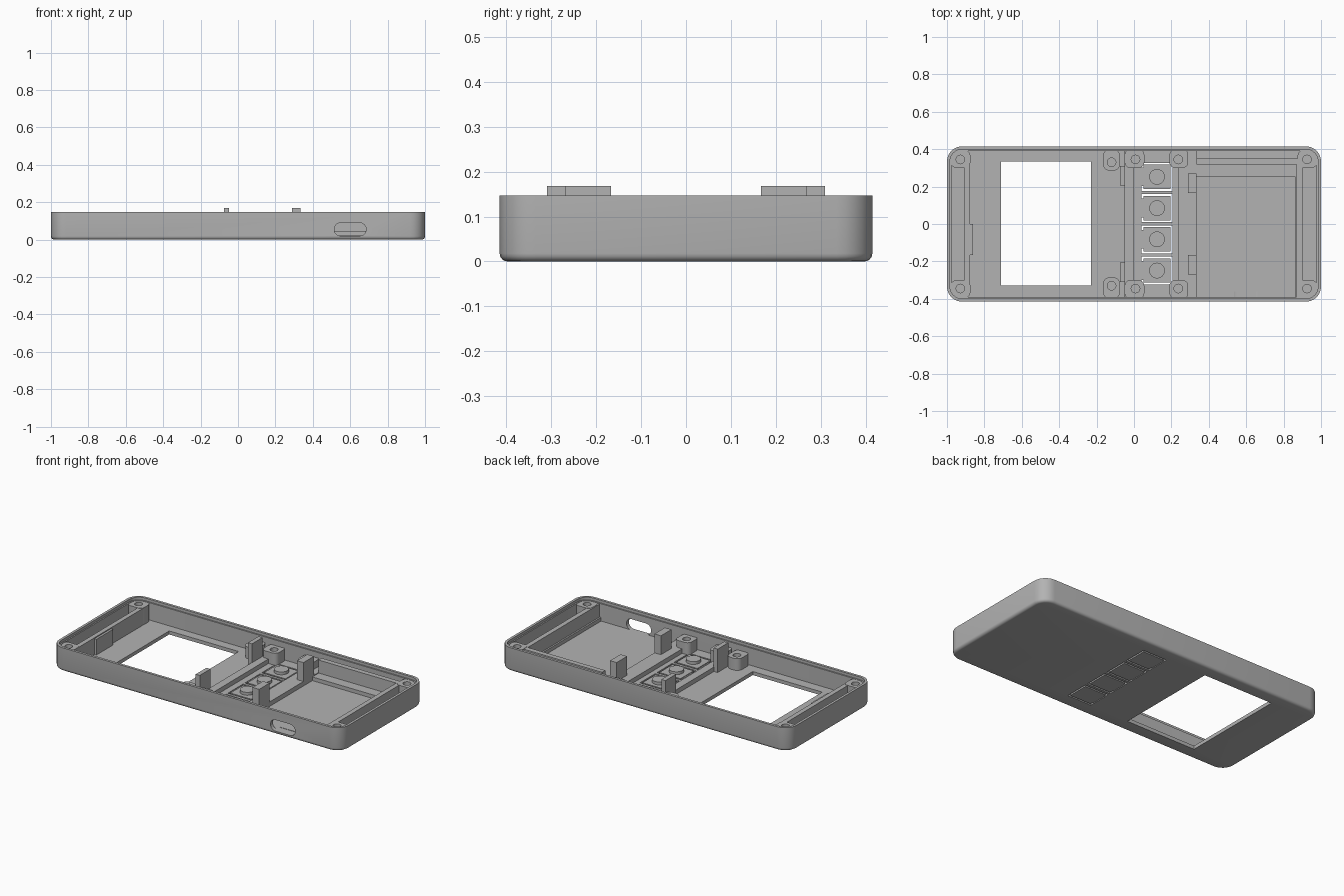
import bpy, bmesh, math

cube = bpy.data.objects.get("Cube")
if cube:
    bpy.data.objects.remove(cube)

grey = bpy.data.materials.new("plain grey")
grey.use_nodes = True
GREY = (0.45, 0.45, 0.45, 1)
grey.diffuse_color = GREY
grey.node_tree.nodes["Principled BSDF"].inputs["Base Color"].default_value = GREY

FLOOR, LEDGE, TOP = 0.022, 0.13, 0.147


def rounded(x0, x1, y0, y1, r, steps=6):
    """Outline of a rounded rectangle, counter-clockwise."""
    pts = []
    corners = ((x1 - r, y1 - r), (x0 + r, y1 - r), (x0 + r, y0 + r), (x1 - r, y0 + r))
    for q, (cx, cy) in enumerate(corners):
        for i in range(steps + 1):
            a = math.pi / 2 * (q + i / steps)
            pts.append((cx + r * math.cos(a), cy + r * math.sin(a)))
    return pts


def loft(name, rings):
    """Join stacked outlines (points, z) into a closed solid."""
    bm = bmesh.new()
    loops = [[bm.verts.new((x, y, z)) for x, y in pts] for pts, z in rings]
    for a, b in zip(loops, loops[1:]):
        n = len(a)
        for i in range(n):
            j = (i + 1) % n
            bm.faces.new((a[i], a[j], b[j], b[i]))
    bm.faces.new(loops[0][::-1])
    bm.faces.new(loops[-1])
    bmesh.ops.recalc_face_normals(bm, faces=bm.faces)
    mesh = bpy.data.meshes.new(name)
    bm.to_mesh(mesh)
    bm.free()
    mesh.materials.append(grey)
    ob = bpy.data.objects.new(name, mesh)
    bpy.context.collection.objects.link(ob)
    return ob


def box(name, x0, x1, y0, y1, z0, z1):
    y0, y1 = sorted((y0, y1))
    pts = [(x0, y0), (x1, y0), (x1, y1), (x0, y1)]
    return loft(name, [(pts, z0), (pts, z1)])


def block(name, x0, x1, y0, y1, r, z0, z1):
    y0, y1 = sorted((y0, y1))
    pts = rounded(x0, x1, y0, y1, r)
    return loft(name, [(pts, z0), (pts, z1)])


def disc(name, x, y, r, z0, z1):
    return block(name, x - r, x + r, y - r, y + r, r * 0.999, z0, z1)


def cut(ob, cutter):
    cutter.hide_render = True
    cutter.hide_viewport = True
    mod = ob.modifiers.new("cut", 'BOOLEAN')
    mod.operation = 'DIFFERENCE'
    mod.solver = 'EXACT'
    mod.object = cutter


def smooth(ob):
    bpy.ops.object.select_all(action='DESELECT')
    ob.select_set(True)
    bpy.context.view_layer.objects.active = ob
    bpy.ops.object.shade_smooth_by_angle(angle=math.radians(35))


# Tray: rounded bottom edge, outer wall, lid ledge, inner wall and floor
def outline(inset):
    return rounded(-1 + inset, 1 - inset, -0.415 + inset, 0.415 - inset, 0.08 - inset)


EDGE = 0.018
rings = []
for i in range(5):
    a = math.pi / 2 * i / 4
    rings.append((outline(EDGE * (1 - math.sin(a))), EDGE * (1 - math.cos(a))))
rings += [(outline(0), TOP), (outline(0.016), TOP), (outline(0.016), LEDGE),
          (outline(0.024), LEDGE), (outline(0.024), FLOOR)]
tray = loft("tray", rings)
smooth(tray)

# Screen window
cut(tray, box("window_cutter", -0.71, -0.23, -0.33, 0.335, -0.1, 0.1))

# Cable slot through the front wall
slot = loft("slot_cutter", [(rounded(0.515, 0.685, 0.02, 0.09, 0.034), 0.36),
                            (rounded(0.515, 0.685, 0.02, 0.09, 0.034), 0.46)])
slot.rotation_euler.x = math.pi / 2
cut(tray, slot)

# Flexible buttons, each hinged on one side
for i in range(4):
    y = 0.252 - 0.167 * i
    cut(tray, box("button_cutter", 0.04, 0.206, y - 0.075, y + 0.075, -0.1, 0.1))
    box("button_plate", 0.05, 0.196, y - 0.065, y + 0.065, 0, FLOOR)
    box("button_hinge", 0.035, 0.055, y - 0.05, y + 0.05, 0.004, FLOOR - 0.004)
    smooth(disc("button_post", 0.123, y, 0.042, FLOOR - 0.005, 0.04))

# Screw bosses: x range, inner y, outer y, radius, top, hole centre
BOSSES = [("corner_boss", -0.98, -0.875, 0.30, 0.395, 0.03, 0.128, -0.928, 0.345),
          ("corner_boss", 0.875, 0.98, 0.30, 0.395, 0.03, 0.128, 0.925, 0.345),
          ("display_boss", -0.165, -0.075, 0.285, 0.40, 0.035, 0.095, -0.12, 0.33),
          ("button_boss", -0.05, 0.055, 0.30, 0.40, 0.03, 0.095, 0.008, 0.345),
          ("button_boss", 0.19, 0.29, 0.30, 0.40, 0.03, 0.095, 0.237, 0.345)]
for side in (-1, 1):
    for name, x0, x1, y0, y1, r, top, hx, hy in BOSSES:
        boss = block(name, x0, x1, side * y0, side * y1, r, FLOOR - 0.005, top)
        cut(boss, disc("screw_hole_cutter", hx, side * hy, 0.023, 0.05, 0.2))
        smooth(boss)
    # Snap clips that hold the circuit board
    box("left_clip", -0.075, -0.047, side * 0.205, side * 0.31, FLOOR - 0.005, 0.168)
    box("right_clip", 0.29, 0.335, side * 0.167, side * 0.27, FLOOR - 0.005, 0.168)

# Ribs on both sides of the buttons
box("left_rib", -0.05, 0.0, -0.395, 0.395, FLOOR - 0.005, 0.05)
box("right_rib", 0.237, 0.335, -0.395, 0.395, FLOOR - 0.005, 0.05)

# Thin end walls between the corner bosses, with a locating tab
box("left_end_wall", -0.905, -0.876, -0.32, 0.32, FLOOR - 0.005, 0.126)
box("left_tab", -0.877, -0.862, -0.165, 0.0, FLOOR - 0.005, 0.12)
box("right_end_wall", 0.87, 0.90, -0.395, 0.35, FLOOR - 0.005, 0.126)

# Battery bay: back wall and a low step around the pocket
box("bay_back_wall", 0.334, 0.872, 0.318, 0.35, FLOOR - 0.005, 0.126)
box("bay_back_step", 0.334, 0.871, 0.255, 0.319, FLOOR - 0.005, 0.045)
box("bay_end_step", 0.86, 0.871, -0.395, 0.256, FLOOR - 0.005, 0.045)
